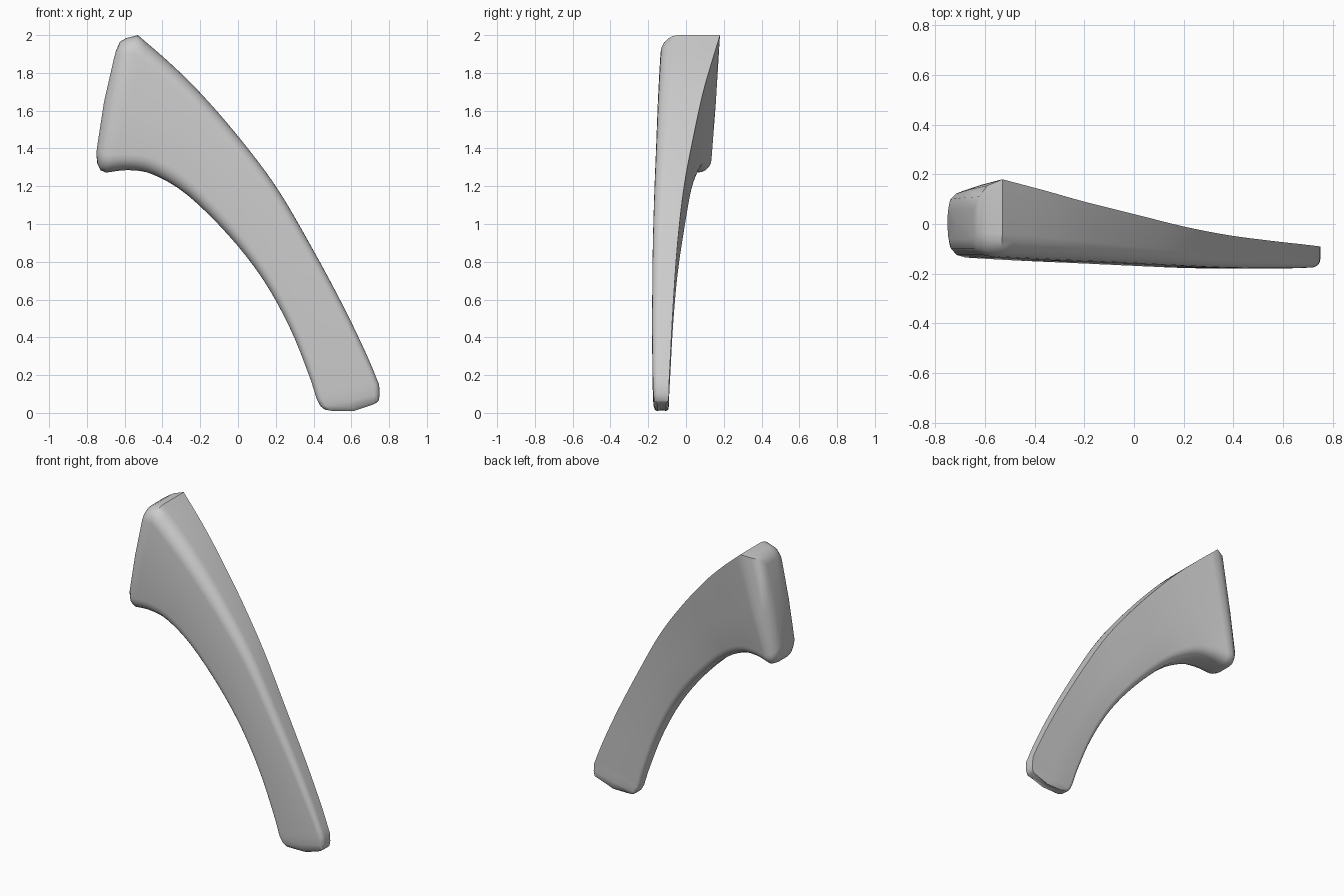
import bpy, bmesh, math
from mathutils import Vector

if "Cube" in bpy.data.objects:
    bpy.data.objects.remove(bpy.data.objects["Cube"])

# Stations along the curved arm:
# inner x, inner z, outer x, outer z, front y, back y inner, back y outer, end bulge
body = [
    (-.70, 1.272, -.53, 2.00, -.135, .135, .18, 0),
    (-.58, 1.285, -.36, 1.852, -.143, .105, .135, 0),
    (-.45, 1.262, -.20, 1.695, -.150, .075, .09, 0),
    (-.27, 1.155, .00, 1.465, -.158, .03, .04, 0),
    (-.05, .94, .20, 1.20, -.168, -.01, -.01, 0),
    (.13, .71, .38, .895, -.176, -.045, -.045, 0),
    (.27, .46, .555, .57, -.179, -.068, -.068, 0),
    (.37, .215, .68, .31, -.178, -.082, -.082, 0),
    (.418, .07, .747, .15, -.175, -.09, -.09, 0),
]
wide_end = [
    (-.75, 1.37, -.645, 1.92, -.06, .06, .06, -.012),
    (-.745, 1.32, -.625, 1.965, -.10, .10, .11, -.01),
    (-.728, 1.285, -.59, 1.985, -.125, .122, .155, -.005),
]
narrow_end = [
    (.437, .035, .75, .10, -.172, -.09, -.09, .006),
    (.46, .017, .746, .065, -.165, -.094, -.094, .014),
    (.49, .012, .73, .052, -.152, -.105, -.105, .022),
]


def smooth_stations(keys, steps):
    """Catmull-Rom interpolation of the station values."""
    out = []
    for i in range(len(keys) - 1):
        b, c = keys[i], keys[i + 1]
        a = keys[i - 1] if i else tuple(2 * p - q for p, q in zip(b, c))
        d = keys[i + 2] if i + 2 < len(keys) else tuple(2 * q - p for p, q in zip(b, c))
        for s in range(steps):
            t = s / steps
            out.append(tuple(
                .5 * (2 * q + (r - p) * t + (2 * p - 5 * q + 4 * r - w) * t * t
                      + (3 * q - p - 3 * r + w) * t ** 3)
                for p, q, r, w in zip(a, b, c, d)))
    return out + [keys[-1]]


def section(ix, iz, ox, oz, yf, ybi, ybo, bulge):
    """Slab section: three rounded corners, one sharp at the outer back."""
    inner, outer = Vector((ix, 0, iz)), Vector((ox, 0, oz))
    across = outer - inner
    width = across.length
    u = across.normalized()
    n = Vector((u.z, 0, -u.x))
    r = min(.36 * (ybi - yf), .2 * width)
    rb = .75 * r
    flat = []

    def arc(cx, cy, rad, start):
        for k in range(6):
            a = math.radians(start + 90 * k / 5)
            flat.append((cx + rad * math.cos(a), cy + rad * math.sin(a)))

    arc(r, yf + r, r, 180)
    flat.append((width / 2, yf))
    arc(width - r, yf + r, r, 270)
    flat.append((width, ybo))
    flat.append((width / 2, (ybi + ybo) / 2))
    arc(rb, ybi - rb, rb, 90)
    return [inner + u * s + Vector((0, y, 0)) + n * bulge * 4 * (s / width) * (1 - s / width)
            for s, y in flat]


# Loft the arm and close both ends
bm = bmesh.new()
rings = [[bm.verts.new(p) for p in section(*s)]
         for s in wide_end + smooth_stations(body, 4) + narrow_end]
count = len(rings[0])
for a, b in zip(rings, rings[1:]):
    for j in range(count):
        k = (j + 1) % count
        bm.faces.new((a[j], a[k], b[k], b[j]))
for ring in (rings[0], rings[-1]):
    centre = sum((v.co for v in ring), Vector()) / count
    # put the fan centre on the bulged middle line
    centre = (centre + (ring[6].co + ring[14].co) / 2) / 2
    hub = bm.verts.new(centre)
    for j in range(count):
        bm.faces.new((hub, ring[j], ring[(j + 1) % count]))
bmesh.ops.recalc_face_normals(bm, faces=bm.faces[:])

mesh = bpy.data.meshes.new("curved_arm")
bm.to_mesh(mesh)
bm.free()
arm = bpy.data.objects.new("curved_arm", mesh)
bpy.context.collection.objects.link(arm)
bpy.context.view_layer.objects.active = arm
arm.select_set(True)
bpy.ops.object.shade_smooth_by_angle(angle=math.radians(45))
